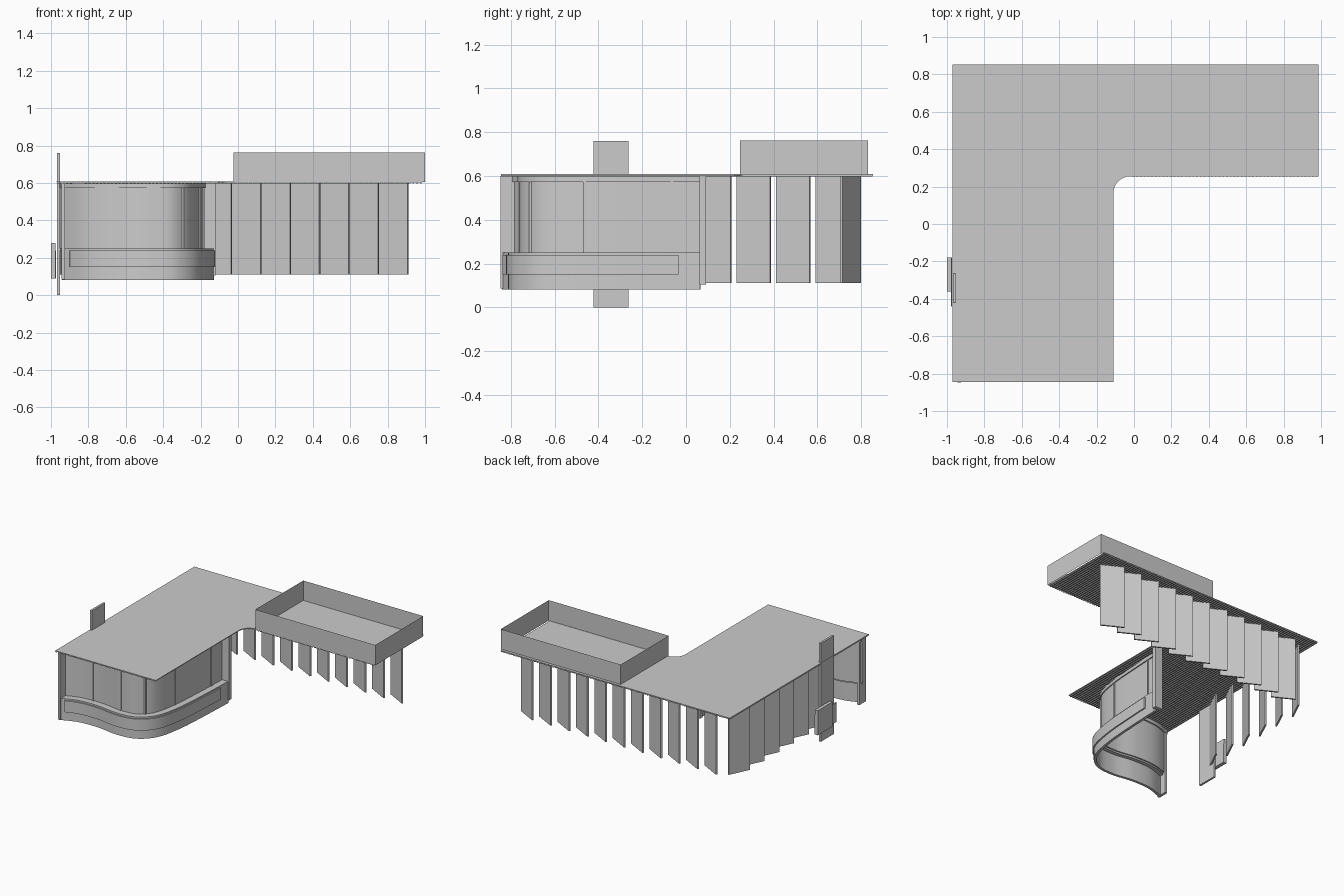
import bpy, bmesh, math
from mathutils import Vector

if "Cube" in bpy.data.objects:
    bpy.data.objects.remove(bpy.data.objects["Cube"])


def make(name, bm):
    bmesh.ops.recalc_face_normals(bm, faces=bm.faces)
    me = bpy.data.meshes.new(name)
    bm.to_mesh(me)
    bm.free()
    ob = bpy.data.objects.new(name, me)
    bpy.context.collection.objects.link(ob)
    return ob


def add_box(bm, x0, x1, y0, y1, z0, z1):
    r = bmesh.ops.create_cube(bm, size=1)
    for v in r["verts"]:
        v.co = ((x0 + x1) / 2 + v.co.x * (x1 - x0),
                (y0 + y1) / 2 + v.co.y * (y1 - y0),
                (z0 + z1) / 2 + v.co.z * (z1 - z0))


def box(name, *dims):
    bm = bmesh.new()
    add_box(bm, *dims)
    return make(name, bm)


def prism(name, pts, z0, z1):
    bm = bmesh.new()
    face = bm.faces.new([bm.verts.new((x, y, z0)) for x, y in pts])
    r = bmesh.ops.extrude_face_region(bm, geom=[face])
    for g in r["geom"]:
        if isinstance(g, bmesh.types.BMVert):
            g.co.z = z1
    return make(name, bm)


def spline(pts, n=8):
    """Smooth curve through the control points."""
    p = [Vector(q) for q in pts]
    p = [2 * p[0] - p[1]] + p + [2 * p[-1] - p[-2]]
    out = []
    for i in range(1, len(p) - 2):
        a, b, c, d = p[i - 1:i + 3]
        for k in range(n):
            t = k / n
            out.append(0.5 * (2 * b + (c - a) * t + (2 * a - 5 * b + 4 * c - d) * t * t
                              + (3 * b - a - 3 * c + d) * t ** 3))
    return out + [p[-2]]


def offset(pts, d):
    res = []
    for i, q in enumerate(pts):
        t = (pts[min(i + 1, len(pts) - 1)] - pts[max(i - 1, 0)]).normalized()
        res.append(q + Vector((t.y, -t.x)) * d)
    return res


def strip(name, outer, inner, z0, z1):
    """Solid curved wall between two matching plan curves."""
    bm = bmesh.new()
    rings = [[bm.verts.new((q.x, q.y, z)) for q, z in
              ((o, z0), (o, z1), (i, z1), (i, z0))] for o, i in zip(outer, inner)]
    for r, s in zip(rings, rings[1:]):
        for k in range(4):
            bm.faces.new((r[k], r[(k + 1) % 4], s[(k + 1) % 4], s[k]))
    bm.faces.new(rings[0])
    bm.faces.new(rings[-1])
    return make(name, bm)


# L-shaped roof slab with a rounded inner corner
arc = [(-0.02 + 0.09 * math.cos(a), 0.165 + 0.09 * math.sin(a))
       for a in [math.pi - i * math.pi / 16 for i in range(9)]]
prism("roof_slab", [(-0.97, -0.845), (-0.11, -0.845)] + arc +
      [(0.987, 0.255), (0.987, 0.853), (-0.97, 0.853)], 0.603, 0.609)

# slats under the roof
bm = bmesh.new()
for i in range(98):
    x = -0.968 + i * 0.02
    if x < -0.12:
        y0 = -0.843
    elif x < -0.02:
        y0 = 0.17 + math.sqrt(max(0, 0.0081 - min(0, x + 0.03) ** 2))
    else:
        y0 = 0.252
    add_box(bm, x, x + 0.01, y0, 0.852, 0.597, 0.603)
make("roof_slats", bm)

# open parapet box on the roof, made of thin sheets
bm = bmesh.new()
corners = [(-0.025, 0.247), (1.0, 0.247), (1.0, 0.832), (-0.025, 0.832)]
for a, b in zip(corners, corners[1:] + corners[:1]):
    bm.faces.new([bm.verts.new(c) for c in
                  ((*a, 0.605), (*b, 0.605), (*b, 0.762), (*a, 0.762))])
bmesh.ops.remove_doubles(bm, verts=bm.verts, dist=1e-4)
make("roof_parapet", bm)


# angled fins along the back and the left side
def fin(name, a, b, t=0.012):
    a, b = Vector(a), Vector(b)
    d = (b - a).normalized()
    n = Vector((d.y, -d.x)) * t / 2
    prism(name, [tuple(q) for q in (a + n, b + n, b - n, a - n)], 0.11, 0.6)


for k in range(11):
    x = 0.753 - 0.157 * k
    fin("back_fin", (x, 0.793), (x + 0.155, 0.71))
for k in range(6):
    y = 0.746 - 0.18 * k
    fin("left_fin", (-0.885, y), (-0.958, y - 0.153))

# upright blade and wall box on the left side
box("blade_panel", -0.968, -0.952, -0.423, -0.262, 0, 0.76)
box("wall_box", -1.0, -0.975, -0.36, -0.18, 0.09, 0.28)
box("wall_box_back", -0.979, -0.972, -0.44, -0.18, 0.09, 0.24)

# curved shopfront: low base wall, raised band, ledge, window wall, header
base = spline([(-0.935, -0.84), (-0.8, -0.795), (-0.64, -0.79), (-0.47, -0.812), (-0.32, -0.79),
               (-0.21, -0.68), (-0.16, -0.47), (-0.14, -0.2), (-0.128, 0.065)])
glass = offset(base, -0.05)
strip("base_wall", base, offset(base, -0.02), 0.082, 0.25)
strip("base_band", offset(base, 0.01)[2:-3], base[2:-3], 0.15, 0.238)
strip("base_ledge", offset(base, -0.01), glass, 0.238, 0.25)
strip("window_wall", glass, offset(glass, -0.01), 0.25, 0.575)
strip("window_header", offset(glass, 0.008), offset(glass, -0.02), 0.572, 0.597)

# thin upright bars on the window wall
bm = bmesh.new()
for i in range(12, len(glass) - 2, 12):
    q = glass[i]
    add_box(bm, q.x - 0.006, q.x + 0.006, q.y - 0.006, q.y + 0.006, 0.25, 0.575)
make("window_bars", bm)

# end posts of the shopfront
box("left_front_post", -0.945, -0.925, -0.848, -0.765, 0.085, 0.6)
box("right_end_post", -0.185, -0.12, 0.062, 0.092, 0.105, 0.6)

bpy.ops.object.select_all(action='SELECT')
bpy.context.view_layer.objects.active = bpy.data.objects["window_wall"]
bpy.ops.object.shade_smooth_by_angle(angle=math.radians(30))
